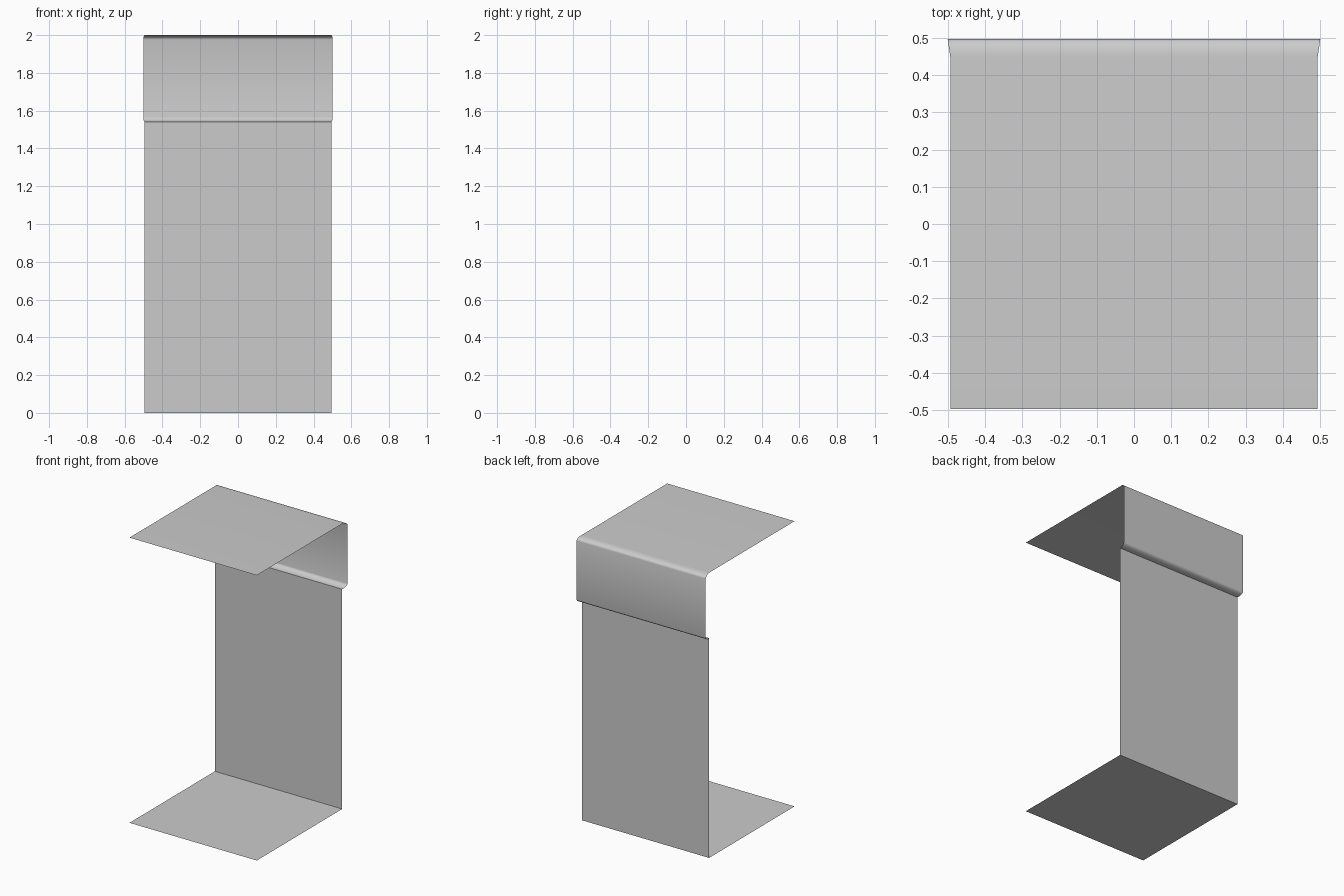
import bpy, bmesh, math

if "Cube" in bpy.data.objects:
    bpy.data.objects.remove(bpy.data.objects["Cube"])

HALF_W = 0.494      # half width of the flat sheets
FLARE_W = 0.501     # half width of the raised upper band
FRONT, WALL, BAND = -0.497, 0.449, 0.497
LIP_Z, TOP_Z = 1.541, 2.0
BEND = 0.024        # height of each rounded bend
STEPS = 6


def sheet(name, profile):
    """Thin open sheet across x from (y, z) points, flaring behind the wall line."""
    bm = bmesh.new()
    rows = []
    for y, z in profile:
        t = max(0.0, (y - WALL) / (BAND - WALL))
        w = HALF_W + (FLARE_W - HALF_W) * t
        rows.append([bm.verts.new((s * w, y, z)) for s in (-1, 1)])
    for a, b in zip(rows, rows[1:]):
        bm.faces.new((a[0], a[1], b[1], b[0]))
    mesh = bpy.data.meshes.new(name)
    bm.to_mesh(mesh)
    bm.free()
    obj = bpy.data.objects.new(name, mesh)
    bpy.context.collection.objects.link(obj)
    bpy.context.view_layer.objects.active = obj
    obj.select_set(True)
    bpy.ops.object.shade_smooth_by_angle(angle=math.radians(40))
    obj.select_set(False)
    return obj


def bend(z_edge, z_dir):
    """Quarter-ellipse bend from the wall line out to the band."""
    return [(WALL + (BAND - WALL) * math.sin(a), z_edge + z_dir * BEND * (1 - math.cos(a)))
            for a in (math.pi / 2 * i / STEPS for i in range(STEPS + 1))]


# Flat floor sheet
sheet("base_panel", [(FRONT, 0), (WALL, 0)])

# Upright back sheet
sheet("back_panel", [(WALL, LIP_Z), (WALL, 0)])

# Top sheet that bends down into the raised band and its lower lip
sheet("top_panel_with_band",
      [(FRONT, TOP_Z)] + bend(TOP_Z, -1) + bend(LIP_Z, 1)[::-1])
